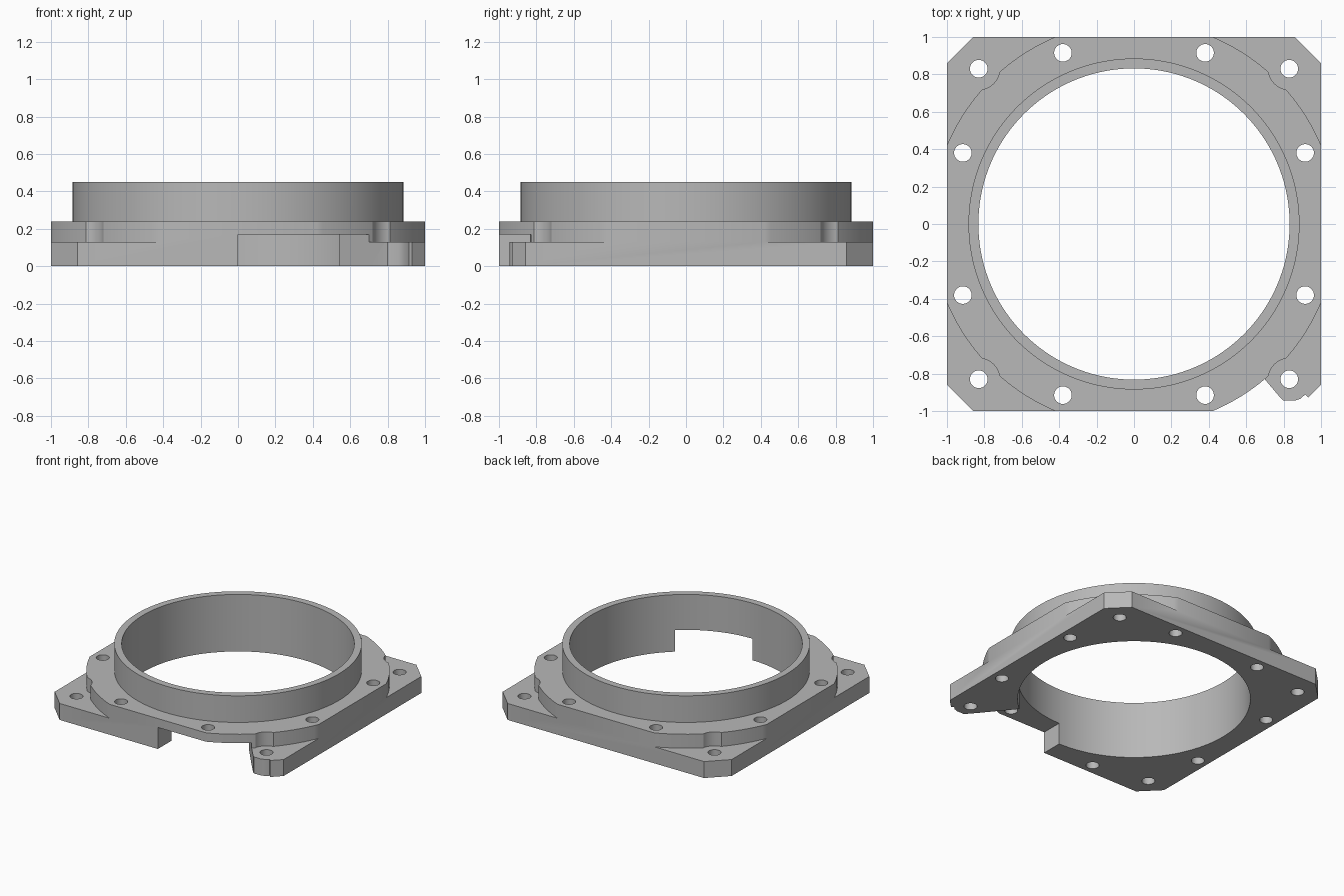
import bpy, bmesh
from math import cos, sin, tau

cube = bpy.data.objects.get("Cube")
if cube:
    bpy.data.objects.remove(cube, do_unlink=True)

grey = bpy.data.materials.new("satin_grey")
grey.use_nodes = True
colour = (0.48, 0.48, 0.48, 1)
grey.diffuse_color = colour
grey.node_tree.nodes["Principled BSDF"].inputs["Base Color"].default_value = colour


def circle(r, n, cx=0, cy=0):
    return [(cx + r * cos(tau * i / n), cy + r * sin(tau * i / n)) for i in range(n)]


def prism(name, outline, z0, z1):
    """Extrude a counter-clockwise outline from z0 to z1."""
    bm = bmesh.new()
    face = bm.faces.new([bm.verts.new((x, y, z0)) for x, y in outline])
    top = bmesh.ops.extrude_face_region(bm, geom=[face])["geom"]
    verts = [v for v in top if isinstance(v, bmesh.types.BMVert)]
    bmesh.ops.translate(bm, verts=verts, vec=(0, 0, z1 - z0))
    bmesh.ops.recalc_face_normals(bm, faces=bm.faces)
    mesh = bpy.data.meshes.new(name)
    bm.to_mesh(mesh)
    bm.free()
    mesh.materials.append(grey)
    obj = bpy.data.objects.new(name, mesh)
    bpy.context.collection.objects.link(obj)
    return obj


def combine(target, tool, operation="DIFFERENCE"):
    """Apply one boolean and remove its tool."""
    tool.hide_render = True
    mod = target.modifiers.new("Boolean", "BOOLEAN")
    mod.operation, mod.solver, mod.object = operation, "EXACT", tool
    bpy.context.view_layer.objects.active = target
    bpy.ops.object.modifier_apply(modifier=mod.name)
    bpy.data.objects.remove(tool, do_unlink=True)


PLATE_TOP, FLANGE_TOP, COLLAR_TOP = 0.13, 0.24, 0.45
SEG = 160
corners = [(sx, sy) for sx in (-1, 1) for sy in (-1, 1)]

# Square body with chamfered corners
c = 0.858
body = prism("mounting_flange", [(1, -c), (1, c), (c, 1), (-c, 1),
                                 (-1, c), (-1, -c), (-c, -1), (c, -1)], 0, FLANGE_TOP)

# Lower the corners outside the round flange
corner_cutter = prism("corner_cutter", circle(1.8, 32), PLATE_TOP, 0.4)
combine(corner_cutter, prism("flange_core", circle(1.085, SEG), 0, 0.6))
combine(body, corner_cutter)

# Round clearance around each corner screw
for sx, sy in corners:
    combine(body, prism("screw_clearance", circle(0.112, 40, 0.83 * sx, 0.83 * sy), PLATE_TOP, 0.4))

# Raised collar and the bore through it
combine(body, prism("collar", circle(0.885, SEG), 0.18, COLLAR_TOP), "UNION")
combine(body, prism("bore", circle(0.832, SEG), -0.2, 0.7))

# Front opening, shaped around the corner screw tab
combine(body, prism("front_opening", [
    (0, -1.1), (0.94, -1.1), (0.94, -0.937), (0.915, -0.912), (0.89, -0.934),
    (0.86, -0.944), (0.8, -0.944), (0.786, -0.933), (0.71, -0.843),
    (0.46, -0.536), (0, -0.6)], -0.1, 0.17))

# Screw holes: one per corner and two along each side
for sx, sy in corners:
    for x, y in ((0.83, 0.83), (0.38, 0.915), (0.915, 0.38)):
        combine(body, prism("screw_hole", circle(0.047, 32, x * sx, y * sy), -0.1, 0.4))

bpy.ops.object.select_all(action="DESELECT")
body.select_set(True)
bpy.context.view_layer.objects.active = body
bpy.ops.object.shade_smooth_by_angle(angle=0.5)
